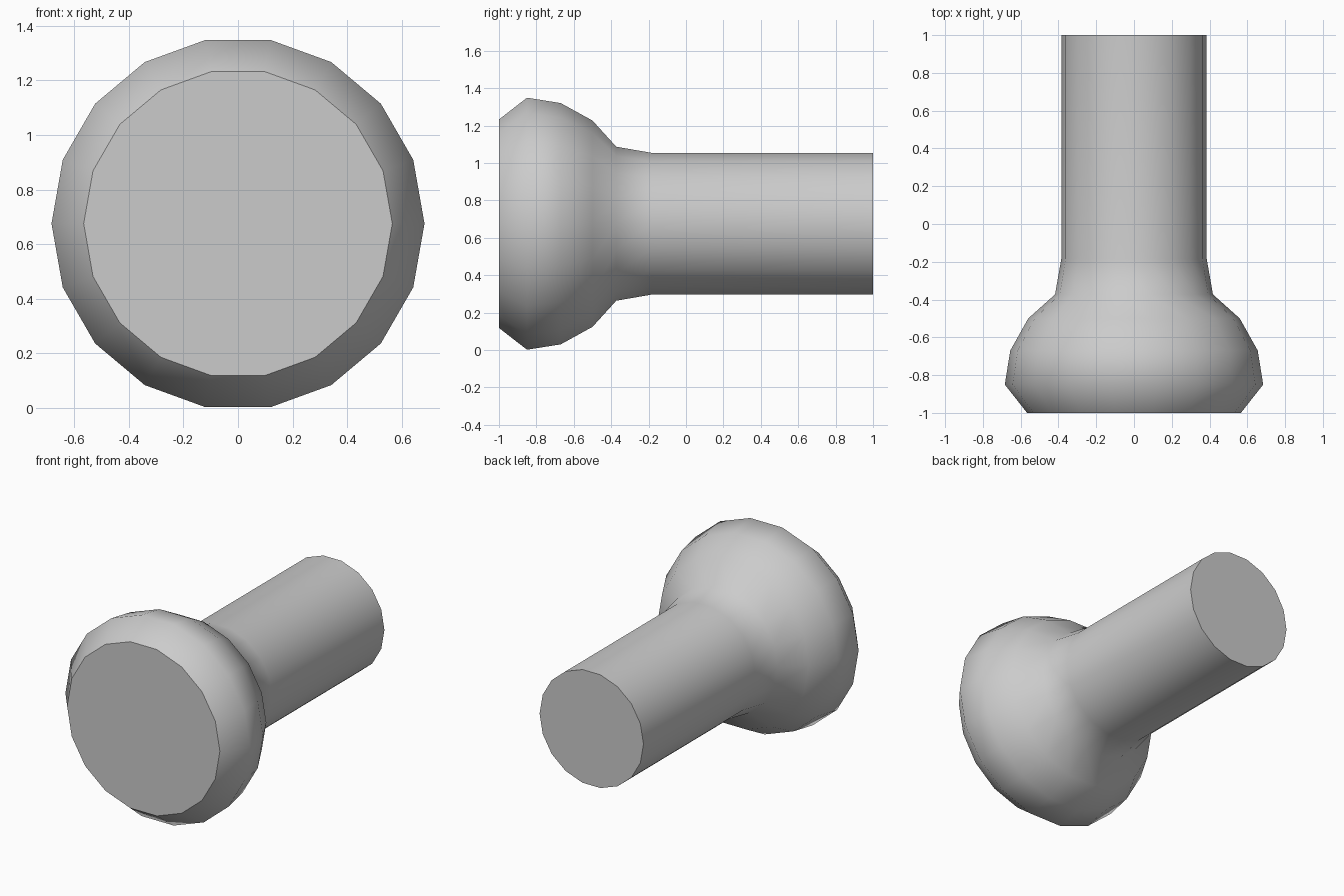
import bpy, bmesh
from math import cos, sin, radians

if "Cube" in bpy.data.objects:
    bpy.data.objects.remove(bpy.data.objects["Cube"])

SIDES = 18
AXIS_Z = 0.675

# Profile along the y axis: (y, radius), front face to back end
PROFILE = [(-1.0, 0.566), (-0.85, 0.684), (-0.67, 0.655), (-0.5, 0.56),
           (-0.373, 0.418), (-0.185, 0.385), (1.0, 0.385)]

bm = bmesh.new()


def ring(y, r):
    angles = [radians(360 * i / SIDES) for i in range(SIDES)]
    return [bm.verts.new((r * cos(a), y, AXIS_Z + r * sin(a))) for a in angles]


# Rounded head, neck and shaft as one lathed skin
rings = [ring(y, r) for y, r in PROFILE]
for a, b in zip(rings, rings[1:]):
    for i in range(SIDES):
        j = (i + 1) % SIDES
        bm.faces.new((a[i], b[i], b[j], a[j])).smooth = True

# Flat end caps with crisp rims
for cap in (rings[0], rings[-1][::-1]):
    face = bm.faces.new(cap)
    face.smooth = False
    for edge in face.edges:
        edge.smooth = False

bmesh.ops.recalc_face_normals(bm, faces=bm.faces)
mesh = bpy.data.meshes.new("knob_with_shaft")
bm.to_mesh(mesh)
bm.free()
bpy.context.collection.objects.link(bpy.data.objects.new("knob_with_shaft", mesh))
